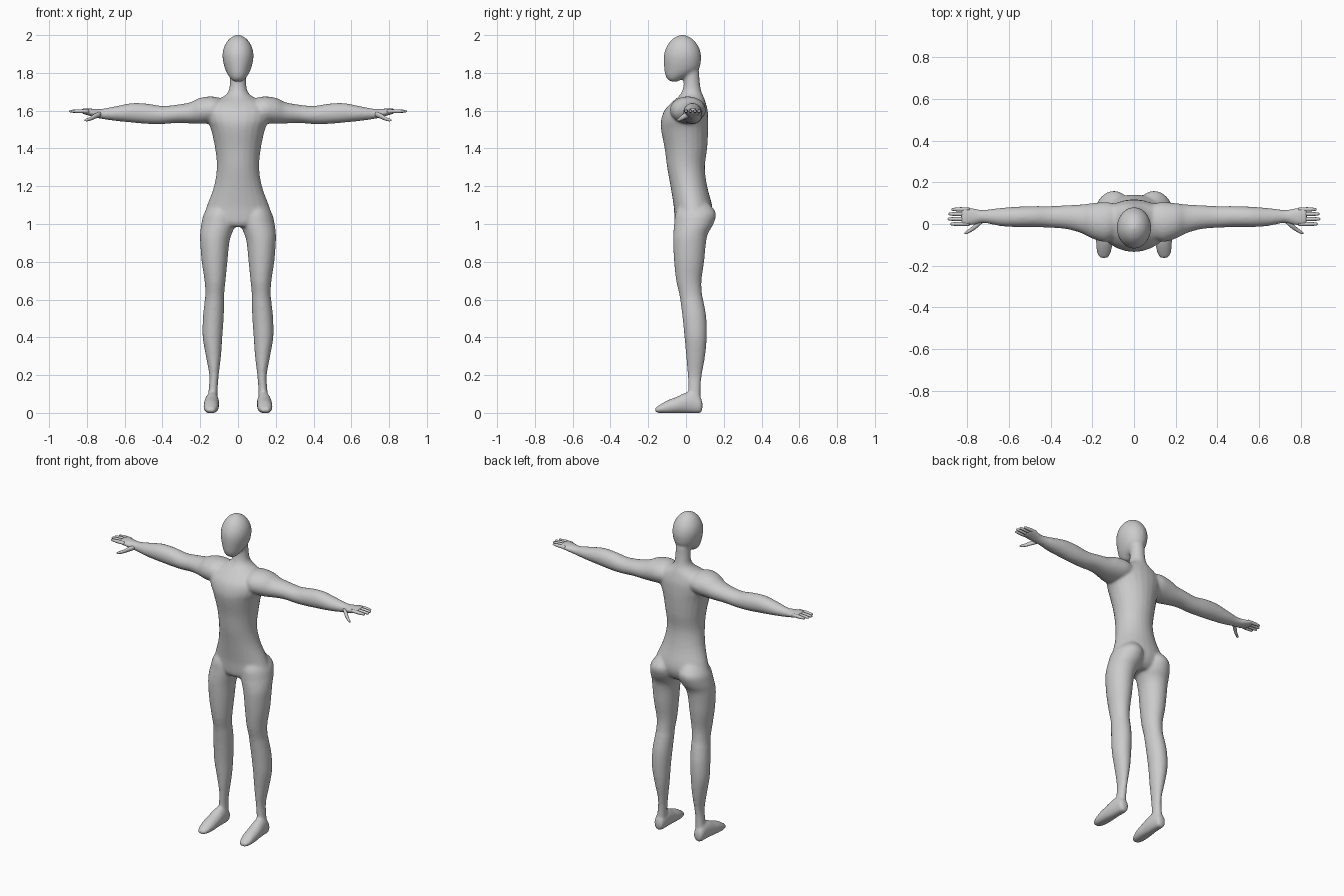
import bpy, bmesh, math

grey = bpy.data.materials.new("light_grey")
grey.diffuse_color = (0.6, 0.6, 0.6, 1)


def spline(p0, p1, p2, p3, t):
    return [0.5 * (2 * b + (c - a) * t + (2 * a - 5 * b + 4 * c - d) * t * t
                   + (3 * b - a - 3 * c + d) * t ** 3) for a, b, c, d in zip(p0, p1, p2, p3)]


def loft(bm, axis, secs, sx=1, sides=24, steps=4, floor=0.0):
    """Skin oval sections (position, min a, max a, min b, max b) along an axis."""
    rows = []
    for i in range(len(secs) - 1):
        q = [secs[max(0, min(len(secs) - 1, i + k))] for k in (-1, 0, 1, 2)]
        rows += [spline(*q, s / steps) for s in range(steps)]
    rows.append(secs[-1])
    rings = []
    for t, a0, a1, b0, b1 in rows:
        ring = []
        for k in range(sides):
            ang = 2 * math.pi * k / sides
            a = (a0 + a1) / 2 + (a1 - a0) / 2 * math.cos(ang)
            b = (b0 + b1) / 2 + (b1 - b0) / 2 * math.sin(ang)
            x, y, z = {'x': (t, a, b), 'y': (a, t, b), 'z': (a, b, t)}[axis]
            ring.append(bm.verts.new((x * sx, y, max(z, floor))))
        rings.append(ring)
    for r, s in zip(rings, rings[1:]):
        for k in range(sides):
            bm.faces.new((r[k], r[(k + 1) % sides], s[(k + 1) % sides], s[k]))
    bm.faces.new(rings[0])
    bm.faces.new(rings[-1])


def finish(bm, name):
    bmesh.ops.recalc_face_normals(bm, faces=bm.faces)
    me = bpy.data.meshes.new(name)
    bm.to_mesh(me)
    bm.free()
    me.materials.append(grey)
    me.polygons.foreach_set("use_smooth", [True] * len(me.polygons))
    ob = bpy.data.objects.new(name, me)
    bpy.context.collection.objects.link(ob)
    return ob


def fuse(ob, voxel, rounds):
    """Merge overlapping volumes into one soft skin."""
    m = ob.modifiers.new("fuse", 'REMESH')
    m.mode = 'VOXEL'
    m.voxel_size = voxel
    m.use_smooth_shade = True
    s = ob.modifiers.new("soften", 'SMOOTH')
    s.factor = 0.5
    s.iterations = rounds


torso = [(z, -w, w, f, b) for z, w, f, b in (
    (0.985, .09, -.045, .09), (1.01, .165, -.058, .12), (1.05, .178, -.062, .138),
    (1.1, .163, -.066, .138), (1.2, .127, -.082, .112), (1.3, .112, -.1, .1),
    (1.4, .121, -.113, .112), (1.5, .143, -.132, .118), (1.55, .165, -.132, .118),
    (1.6, .175, -.115, .115), (1.64, .15, -.08, .105), (1.67, .085, -.045, .095),
    (1.7, .052, -.022, .082), (1.75, .043, -.012, .073), (1.81, .043, -.02, .07))]
head = [(z, -w, w, f, b) for z, w, f, b in (
    (1.753, .018, -.075, -.045), (1.765, .035, -.097, -.025), (1.79, .054, -.11, .03),
    (1.82, .068, -.115, .068), (1.86, .079, -.118, .079), (1.9, .082, -.116, .079),
    (1.94, .073, -.102, .066), (1.975, .051, -.076, .04), (1.995, .024, -.045, .008),
    (2.001, .006, -.025, -.012))]
leg = [(1.12, .04, .13, -.02, .11), (1.06, .012, .178, -.055, .158), (1.0, .012, .194, -.063, .145),
       (.95, .032, .2, -.067, .117), (.9, .046, .2, -.068, .106), (.8, .056, .192, -.063, .096),
       (.7, .066, .177, -.052, .082), (.63, .073, .173, -.036, .085), (.58, .073, .178, -.028, .095),
       (.5, .076, .186, -.018, .108), (.4, .083, .187, -.008, .11), (.3, .09, .17, .001, .101),
       (.2, .102, .152, .009, .084), (.13, .107, .155, .012, .078), (.03, .107, .165, .015, .08)]
foot = [(.087, .12, .155, .02, .055), (.075, .108, .167, -.004, .085), (.04, .103, .172, -.006, .11),
        (.0, .1, .177, -.004, .108), (-.05, .1, .182, -.004, .085), (-.1, .103, .182, -.006, .066),
        (-.14, .112, .177, -.002, .042), (-.163, .125, .165, .004, .026)]
arm = [(.06, -.04, .09, 1.56, 1.655), (.13, -.085, .105, 1.535, 1.675), (.2, -.07, .1, 1.53, 1.668),
       (.25, -.045, .094, 1.532, 1.645), (.32, -.025, .09, 1.535, 1.632), (.4, -.018, .086, 1.529, 1.625),
       (.48, -.015, .086, 1.53, 1.637), (.56, -.015, .083, 1.537, 1.64), (.64, -.01, .077, 1.545, 1.625),
       (.72, .005, .068, 1.556, 1.61), (.76, -.003, .073, 1.565, 1.61), (.8, -.01, .082, 1.577, 1.612),
       (.83, -.008, .08, 1.586, 1.61)]

# Body: torso and neck, head, legs, feet and arms as one skin
bm = bmesh.new()
loft(bm, 'z', torso)
loft(bm, 'z', head)
for sx in (-1, 1):
    loft(bm, 'z', leg, sx)
    loft(bm, 'y', foot, sx)
    loft(bm, 'x', arm, sx)
fuse(finish(bm, "body"), 0.008, 6)

# Fingers and thumb, mirrored to both hands
bm = bmesh.new()
for y, tip in ((.0, .882), (.024, .894), (.048, .89), (.07, .876)):
    loft(bm, 'x', [(x, y - r, y + r, 1.597 - r, 1.597 + r) for x, r in (
        (.79, .009), (.83, .0105), (tip - .02, .0085), (tip - .004, .006), (tip, .002))], sides=10, steps=2)
loft(bm, 'x', [(x, y - r, y + r, z - r, z + r) for x, y, z, r in (
    (.725, .02, 1.583, .014), (.755, -.006, 1.572, .015), (.78, -.026, 1.558, .011),
    (.802, -.04, 1.551, .008), (.812, -.044, 1.549, .003))], sides=10, steps=2)
fingers = finish(bm, "fingers")
fingers.modifiers.new("both_hands", 'MIRROR')
